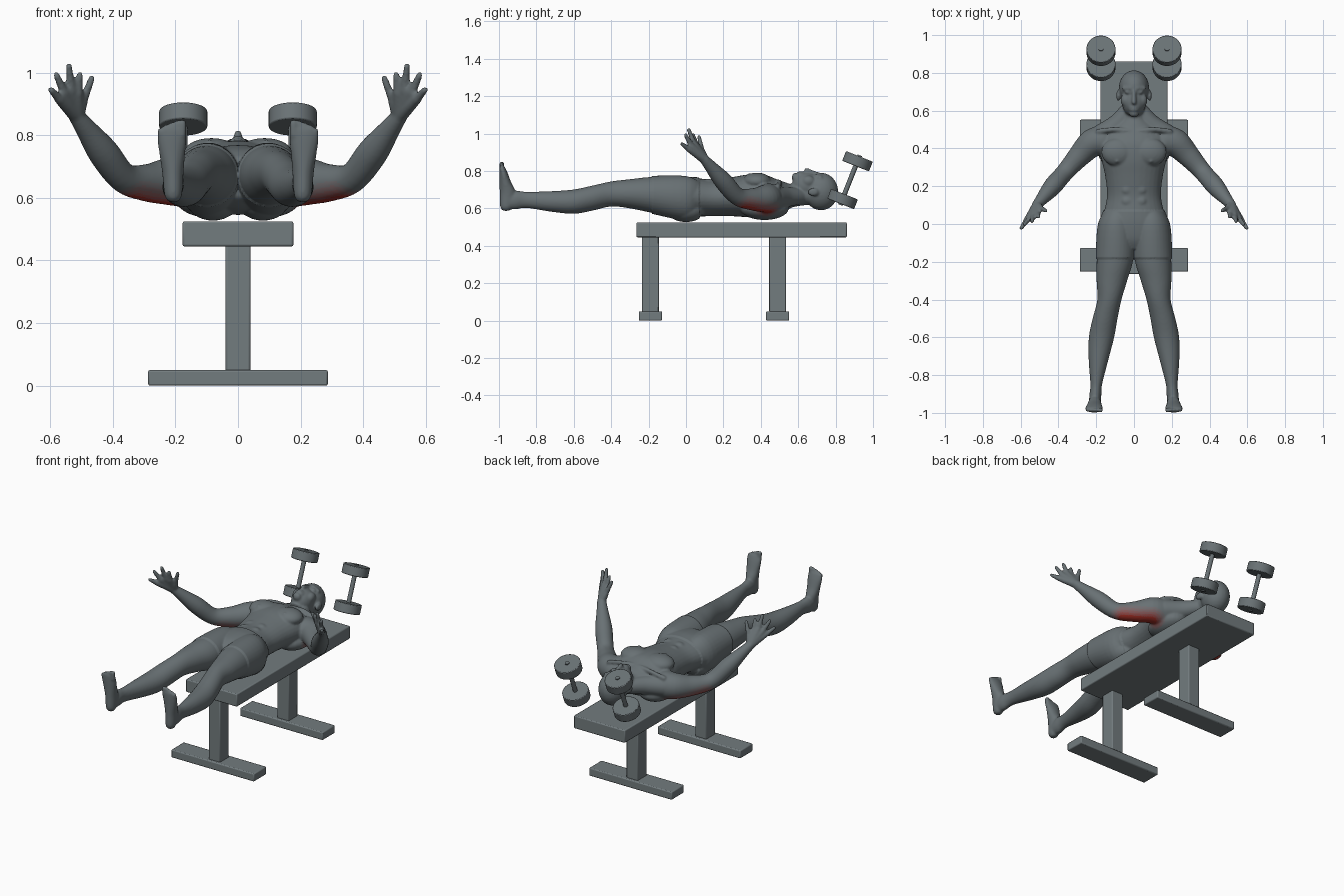
import bpy, bmesh, math
from mathutils import Vector, Matrix

cube = bpy.data.objects.get("Cube")
if cube:
    bpy.data.objects.remove(cube, do_unlink=True)


def material(name, rgb):
    m = bpy.data.materials.new(name)
    m.use_nodes = True
    m.diffuse_color = (*rgb, 1)
    bsdf = m.node_tree.nodes["Principled BSDF"]
    bsdf.inputs["Base Color"].default_value = (*rgb, 1)
    bsdf.inputs["Roughness"].default_value = 0.6
    return m


SKIN, RED = Vector((.14, .165, .175)), Vector((.38, .03, .02))
skin_grey = material("skin grey", SKIN)
bench_grey = material("bench grey", (.17, .2, .21))
metal_grey = material("metal grey", (.145, .17, .18))
# muscle reds fade from the core outwards
reds = [material("muscle red " + n, RED.lerp(SKIN, f)) for n, f in
        (("core", 0), ("strong", .3), ("medium", .55), ("soft", .75), ("faint", .9))]


def finish(obj, name, mat, bevel=0):
    obj.name = obj.data.name = name
    obj.data.materials.append(mat)
    if bevel:
        mod = obj.modifiers.new("rounded edges", "BEVEL")
        mod.width, mod.segments, mod.limit_method = bevel, 2, "ANGLE"
    bpy.ops.object.shade_smooth_by_angle()


def box(name, x, y, z):
    """Box of half width x, between the y and z limits."""
    bpy.ops.mesh.primitive_cube_add(size=1)
    obj = bpy.context.object
    size = Matrix.Diagonal((2 * x, y[1] - y[0], z[1] - z[0], 1))
    obj.data.transform(Matrix.Translation((0, sum(y) / 2, sum(z) / 2)) @ size)
    finish(obj, name, bench_grey, .006)


def cylinder(name, centre, radius, depth, tilt, bevel=0):
    bpy.ops.mesh.primitive_cylinder_add(vertices=40, radius=radius, depth=depth,
                                        location=centre, rotation=(tilt, 0, 0))
    finish(bpy.context.object, name, metal_grey, bevel)


# Bench
box("bench_pad", .177, (-.265, .86), (.445, .525))
for end, mid in (("front", -.19), ("back", .49)):
    box(end + "_bench_leg", .04, (mid - .045, mid + .045), (.045, .45))
    box(end + "_bench_foot", .287, (mid - .062, mid + .062), (0, .05))

# Dumbbells
low, high = Vector((0, .837, .65)), Vector((0, .917, .852))
axis = high - low
tilt = -math.atan2(axis.y, axis.z)
for side, x in (("left", .175), ("right", -.175)):
    off = Vector((x, 0, 0))
    cylinder(side + "_dumbbell_bar", off + (low + high) / 2, .013,
             axis.length + .068, tilt)
    cylinder(side + "_lower_weight", off + low, .077, .056, tilt, .004)
    cylinder(side + "_upper_weight", off + high, .077, .056, tilt, .004)

# Figure: overlapping volumes fused into one surface
bm = bmesh.new()


def spline(keys, n=5):
    """Catmull-Rom interpolation of tuples of any length."""
    out = []
    for i in range(len(keys) - 1):
        quad = [keys[min(max(i + k, 0), len(keys) - 1)] for k in (-1, 0, 1, 2)]
        for s in range(n):
            t = s / n
            out.append([b + t / 2 * (c - a + t * (2*a - 5*b + 4*c - d
                        + t * (3 * (b - c) + d - a))) for a, b, c, d in zip(*quad)])
    return out + [list(keys[-1])]


def skin(rings):
    rings = [[bm.verts.new(p) for p in ring] for ring in rings]
    n = len(rings[0])
    for r, q in zip(rings, rings[1:]):
        for i in range(n):
            j = (i + 1) % n
            bm.faces.new((r[i], r[j], q[j], q[i]))
    bm.faces.new(rings[0])
    bm.faces.new(rings[-1])


ANGLES = [math.tau * i / 32 for i in range(32)]


def loft(keys, upright=False):
    """Ellipses (position, centre a, centre b, radius a, radius b) along y or z."""
    rings = []
    for p, a, b, ra, rb in spline(keys):
        pts = [(a + ra * math.cos(t), b + rb * math.sin(t)) for t in ANGLES]
        rings.append([(u, v, p) if upright else (u, p, v) for u, v in pts])
    skin(rings)


def ball(centre, radii):
    m = Matrix.Translation(centre) @ Matrix.Diagonal((*radii, 1))
    bmesh.ops.create_uvsphere(bm, u_segments=24, v_segments=14, radius=1, matrix=m)


def limb(*keys):
    """Round tube with ball ends through (x, y, z, radius) keys."""
    pts = spline(keys)
    rings, ref = [], Vector((.5, .7, .3))
    for i, p in enumerate(pts):
        a, b = pts[max(i - 1, 0)], pts[min(i + 1, len(pts) - 1)]
        t = (Vector(b[:3]) - Vector(a[:3])).normalized()
        u = (ref - t * ref.dot(t)).normalized()
        v = t.cross(u)
        rings.append([Vector(p[:3]) + p[3] * (u * math.cos(g) + v * math.sin(g))
                      for g in ANGLES])
    skin(rings)
    for p in (keys[0], keys[-1]):
        ball(p[:3], (p[3],) * 3)


# Leg and foot
loft([(.08, .085, .66, .05, .07), (0, .093, .655, .092, .112), (-.18, .1, .672, .097, .096),
      (-.3, .117, .678, .081, .078), (-.4, .13, .677, .064, .067), (-.5, .153, .655, .066, .067),
      (-.6, .172, .636, .067, .065), (-.72, .188, .637, .052, .055),
      (-.85, .2, .645, .031, .043), (-.91, .205, .645, .032, .05), (-.96, .207, .64, .03, .045)])
loft([(.587, .206, -.962, .015, .015), (.61, .207, -.96, .028, .034),
      (.68, .208, -.953, .034, .043), (.74, .21, -.966, .041, .031),
      (.79, .211, -.976, .047, .022), (.822, .211, -.983, .044, .014)], upright=True)
for i, top in enumerate((.838, .84, .833, .825, .815)):
    x, r = .178 + .0175 * i, .013 if i == 0 else .009
    limb((x, -.983, .8, r), (x, -.985, top, r))
ball((.08, .0, .595), (.08, .1, .062))

# Arm and hand
limb((.17, .44, .652, .082), (.225, .425, .652, .075), (.29, .36, .648, .06),
     (.365, .275, .664, .048), (.43, .2, .745, .049), (.485, .135, .82, .034),
     (.515, .1, .86, .026))
wrist = (.515, .1, .86, .024)
for knuckle, tip in (((.51, .055, .94), (.505, .038, .993)), ((.533, .042, .948), (.54, .015, 1.02)),
                     ((.556, .027, .938), (.58, -.002, .992)), ((.573, .013, .918), (.597, -.022, .945)),
                     ((.495, .085, .91), (.467, .07, .982))):
    limb(wrist, (*knuckle, .016))
    limb((*knuckle, .0145), (*tip, .0105))

# Paired shapes of chest, shoulder and face
ball((.085, .38, .745), (.088, .075, .046))
ball((.09, .335, .775), (.012, .012, .012))
ball((.1, .42, .6), (.1, .13, .062))
limb((.02, .49, .742, .013), (.1, .5, .738, .013), (.19, .49, .715, .014))
limb((.03, .6, .665, .045), (.09, .525, .66, .055), (.17, .47, .655, .06))
for y in (.12, .18, .24):
    ball((.036, y, .737), (.033, .028, .022))
ball((.083, .68, .688), (.011, .03, .022))
ball((.032, .698, .772), (.017, .011, .012))
limb((.015, .719, .782, .01), (.055, .718, .764, .01))
ball((.045, .655, .745), (.026, .035, .03))

half = bmesh.ops.duplicate(bm, geom=bm.verts[:] + bm.edges[:] + bm.faces[:])["geom"]
for v in half:
    if isinstance(v, bmesh.types.BMVert):
        v.co.x = -v.co.x

# Torso and neck
loft([(-.13, 0, .665, .1, .06), (-.08, 0, .66, .165, .09), (0, 0, .657, .18, .105),
      (.07, 0, .658, .158, .102), (.15, 0, .657, .143, .098), (.25, 0, .663, .152, .105),
      (.34, 0, .667, .172, .115), (.42, 0, .665, .187, .115), (.48, 0, .658, .17, .1),
      (.53, 0, .66, .1, .08), (.57, 0, .668, .062, .062), (.66, 0, .68, .058, .06)])

# Head
ball((0, .722, .69), (.08, .092, .1))
ball((0, .645, .722), (.064, .078, .07))
ball((0, .585, .765), (.026, .02, .025))
limb((0, .705, .785, .009), (0, .645, .803, .013))
for y in (.605, .617):
    limb((-.022, y, .78, .006), (0, y, .792, .008), (.022, y, .78, .006))

bmesh.ops.recalc_face_normals(bm, faces=bm.faces[:])
mesh = bpy.data.meshes.new("figure")
bm.to_mesh(mesh)
bm.free()
figure = bpy.data.objects.new("lying_figure", mesh)
bpy.context.collection.objects.link(figure)
fuse = figure.modifiers.new("fuse", "REMESH")
fuse.mode, fuse.voxel_size, fuse.use_smooth_shade = "VOXEL", .0065, True
relax = figure.modifiers.new("relax", "SMOOTH")
relax.factor, relax.iterations = .5, 4
figure.data = bpy.data.meshes.new_from_object(
    figure.evaluated_get(bpy.context.evaluated_depsgraph_get()))
figure.modifiers.clear()
body = figure.data

# Shorts stand slightly proud of the skin, leaving hem and waistband edges
for v, n in [(v, v.normal.copy()) for v in body.vertices]:
    if -.18 < v.co.y < .07 and abs(v.co.x) < .25:
        v.co += n * .006

# Red on the back of the upper arms, by distance from the muscle line
body.materials.clear()
for m in [skin_grey] + reds:
    body.materials.append(m)
start, end = Vector((.23, .43, .588)), Vector((.34, .315, .6))
line = end - start
for p in body.polygons:
    c = Vector((abs(p.center.x), p.center.y, p.center.z))
    t = min(max((c - start).dot(line) / line.length_squared, 0), 1)
    d = (c - start - line * t).length
    p.use_smooth = True
    p.material_index = 0
    if c.x > .17 and d < .08:
        p.material_index = 1 + max(0, min(4, int((d - .02) / .012)))
